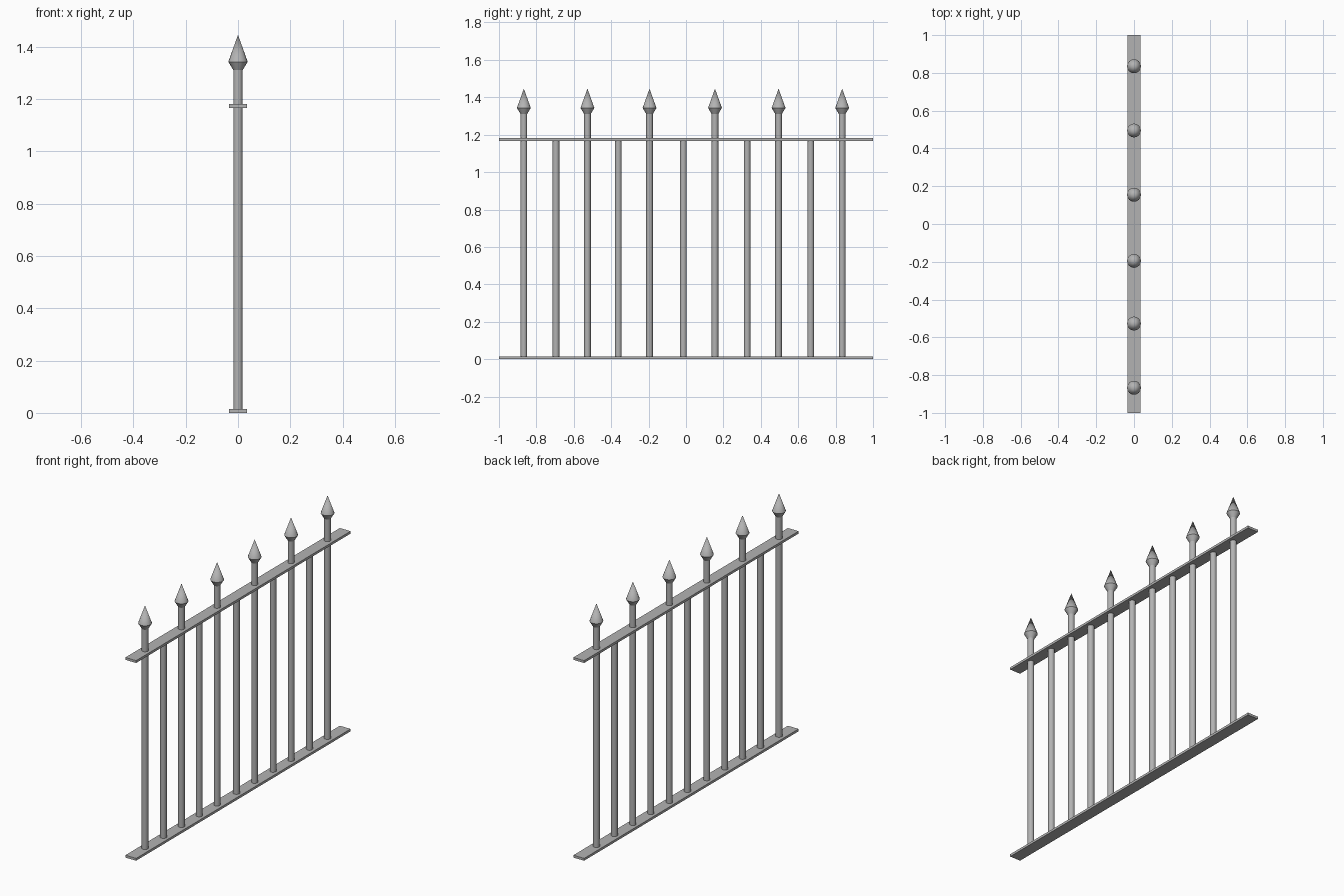
import bpy
import bmesh
import math

cube = bpy.data.objects.get("Cube")
if cube:
    bpy.data.objects.remove(cube, do_unlink=True)

iron = bpy.data.materials.new("grey_iron")
iron.use_nodes = True
GREY = (0.45, 0.45, 0.45, 1)
iron.diffuse_color = GREY
iron.node_tree.nodes["Principled BSDF"].inputs["Base Color"].default_value = GREY

SIDES = 16
RAIL_TOP = 1.181
RAIL_THICK = 0.014


def finish(name, bm, location, smooth=False):
    bmesh.ops.recalc_face_normals(bm, faces=bm.faces)
    mesh = bpy.data.meshes.new(name)
    bm.to_mesh(mesh)
    bm.free()
    mesh.materials.append(iron)
    obj = bpy.data.objects.new(name, mesh)
    obj.location = location
    bpy.context.collection.objects.link(obj)
    if smooth:
        bpy.ops.object.select_all(action="DESELECT")
        obj.select_set(True)
        bpy.context.view_layer.objects.active = obj
        bpy.ops.object.shade_smooth_by_angle(angle=math.radians(30))
    return obj


def turned(name, y, profile):
    """Stack of rings from (radius, z) pairs, closed at both ends."""
    bm = bmesh.new()
    rings = []
    for r, z in profile:
        if r == 0:
            rings.append([bm.verts.new((0, 0, z))])
        else:
            rings.append([bm.verts.new((r * math.cos(math.tau * i / SIDES),
                                        r * math.sin(math.tau * i / SIDES), z))
                          for i in range(SIDES)])
    for a, b in zip(rings, rings[1:]):
        for i in range(SIDES):
            j = (i + 1) % SIDES
            if len(b) == 1:
                bm.faces.new((a[i], a[j], b[0]))
            else:
                bm.faces.new((a[i], a[j], b[j], b[i]))
    for ring in (rings[0], rings[-1]):
        if len(ring) > 1:
            bm.faces.new(ring)
    return finish(name, bm, (0, y, 0), smooth=True)


def rail(name, z):
    bm = bmesh.new()
    bmesh.ops.create_cube(bm, size=1)
    bmesh.ops.scale(bm, vec=(0.07, 2, RAIL_THICK), verts=bm.verts)
    return finish(name, bm, (0, 0, z))


# Flat rails
rail("bottom_rail", RAIL_THICK / 2)
rail("top_rail", RAIL_TOP - RAIL_THICK / 2)

# Tall posts with spear finials
for n, y in enumerate((-0.867, -0.527, -0.195, 0.155, 0.495, 0.835), 1):
    turned(f"tall_post_{n}", y, [(0.018, 0.007), (0.018, 1.315)])
    turned(f"spear_tip_{n}", y, [(0.018, 1.311), (0.037, 1.343), (0, 1.446)])

# Short posts between the rails
for n, y in enumerate((-0.695, -0.362, -0.014, 0.327, 0.667), 1):
    turned(f"short_post_{n}", y, [(0.018, 0.007), (0.018, RAIL_TOP - 0.007)])
